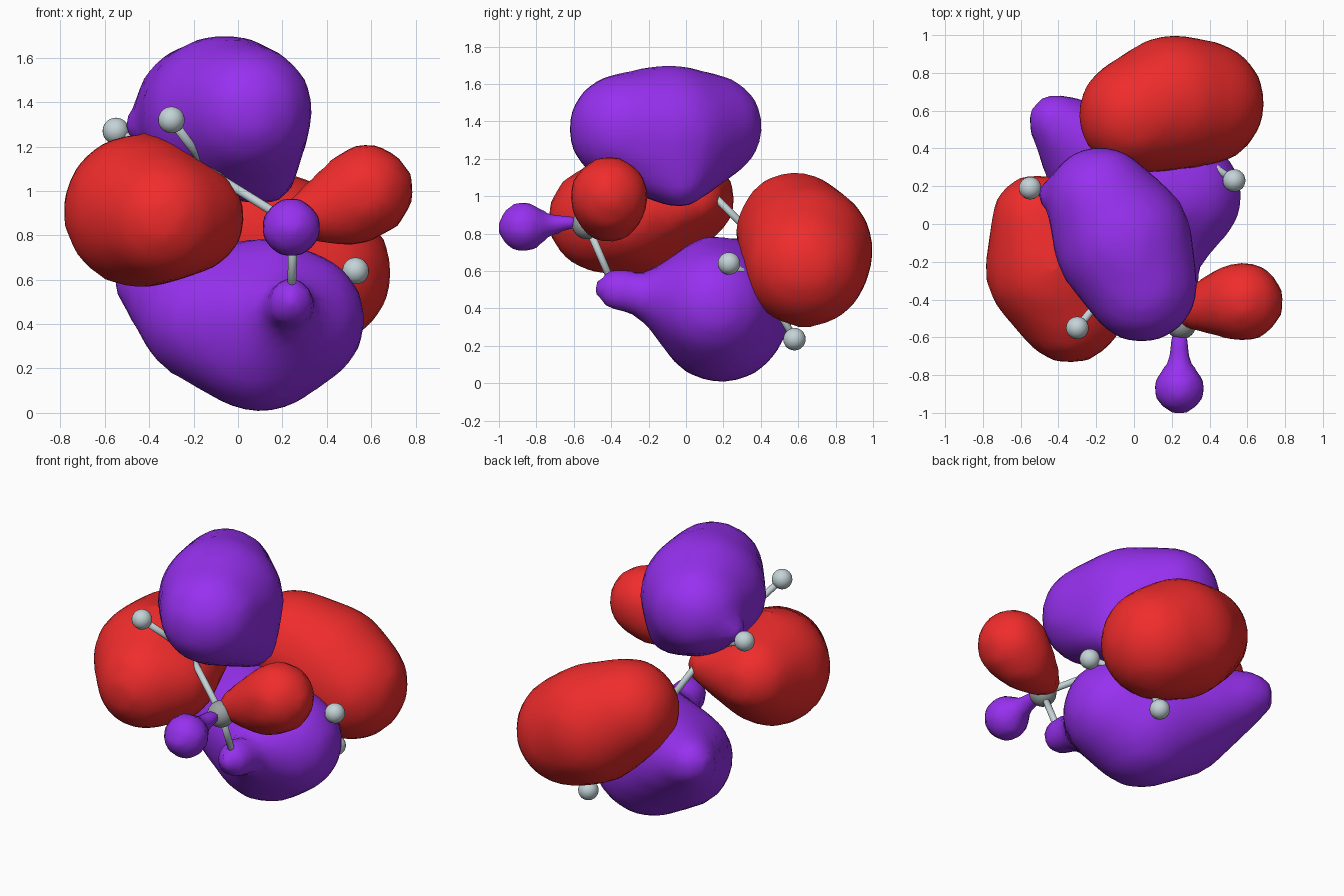
import bpy, bmesh
from mathutils import Vector, Matrix

if "Cube" in bpy.data.objects:
    bpy.data.objects.remove(bpy.data.objects["Cube"])


def material(name, rgb):
    m = bpy.data.materials.new(name)
    m.diffuse_color = (*rgb, 1)
    m.use_nodes = True
    m.node_tree.nodes["Principled BSDF"].inputs["Base Color"].default_value = m.diffuse_color
    return m


PURPLE = material("purple", (0.31, 0.03, 0.87))
RED = material("red", (0.87, 0.025, 0.025))
PALE = material("pale_grey", (0.55, 0.65, 0.68))
GREY = material("mid_grey", (0.33, 0.36, 0.36))


def add_object(name, bm, mat):
    me = bpy.data.meshes.new(name)
    bm.to_mesh(me)
    bm.free()
    for p in me.polygons:
        p.use_smooth = True
    me.materials.append(mat)
    ob = bpy.data.objects.new(name, me)
    bpy.context.collection.objects.link(ob)
    return ob


def ball(name, pos, r, mat):
    bm = bmesh.new()
    bmesh.ops.create_uvsphere(bm, u_segments=24, v_segments=14, radius=r,
                              matrix=Matrix.Translation(pos))
    add_object(name, bm, mat)


def stick(name, a, b, r=0.02):
    a, b = Vector(a), Vector(b)
    d = b - a
    mat = Matrix.Translation((a + b) / 2) @ d.to_track_quat('Z', 'Y').to_matrix().to_4x4()
    bm = bmesh.new()
    bmesh.ops.create_cone(bm, cap_ends=True, segments=16, radius1=r, radius2=r,
                          depth=d.length, matrix=mat)
    add_object(name, bm, PALE)


def lobe(name, mat, *groups, voxel=0.06, grow=0.008):
    """Each group of (x, y, z, radius) balls is wrapped in a hull; hulls are fused."""
    whole = bmesh.new()
    for g in groups:
        bm = bmesh.new()
        for x, y, z, r in g:
            bmesh.ops.create_icosphere(bm, subdivisions=3, radius=r + grow,
                                       matrix=Matrix.Translation((x, y, z)))
        res = bmesh.ops.convex_hull(bm, input=bm.verts[:])
        inside = {e for e in res["geom_interior"] if isinstance(e, bmesh.types.BMVert)}
        bmesh.ops.delete(bm, geom=list(inside), context='VERTS')
        bmesh.ops.recalc_face_normals(bm, faces=bm.faces[:])
        tmp = bpy.data.meshes.new("tmp")
        bm.to_mesh(tmp)
        bm.free()
        whole.from_mesh(tmp)
        bpy.data.meshes.remove(tmp)
    ob = add_object(name, whole, mat)
    rm = ob.modifiers.new("fuse", 'REMESH')
    rm.mode = 'VOXEL'
    rm.voxel_size = voxel
    rm.use_smooth_shade = True
    sm = ob.modifiers.new("soften", 'SMOOTH')
    sm.factor = 0.5
    sm.iterations = 4


# Skeleton: chain of five carbons with their hydrogens
carbons = [(0.25, -0.53, 0.85), (-0.12, -0.33, 1.08), (-0.22, 0.05, 1.10),
           (-0.10, 0.35, 0.80), (0.25, 0.42, 0.52)]
hydrogens = [(0, (0.24, -0.88, 0.83)), (0, (0.24, -0.38, 0.50)), (0, (0.58, -0.41, 1.0)),
             (1, (-0.30, -0.55, 1.32)), (2, (-0.55, 0.19, 1.27)), (3, (-0.42, 0.56, 0.64)),
             (4, (0.53, 0.23, 0.64)), (4, (0.29, 0.58, 0.235))]
for i, c in enumerate(carbons):
    ball(f"carbon_ball_{i+1}", c, 0.08, GREY)
    if i:
        stick(f"chain_stick_{i}", carbons[i - 1], c)
for i, (k, h) in enumerate(hydrogens):
    ball(f"hydrogen_ball_{i+1}", h, 0.06, PALE)
    stick(f"hydrogen_stick_{i+1}", carbons[k], h)

# Large purple lobes
lobe("top_purple_lobe", PURPLE,
     [(-0.06, -0.09, 1.335, 0.365), (-0.18, 0.13, 1.37, 0.28), (0.04, -0.33, 1.36, 0.295),
      (0.12, -0.03, 1.08, 0.14)],
     [(-0.47, 0.17, 1.29, 0.06), (-0.25, 0.08, 1.30, 0.15)])
lobe("bottom_purple_lobe", PURPLE,
     [(0.10, 0.19, 0.35, 0.345), (0.26, 0.15, 0.42, 0.31), (-0.15, 0.24, 0.43, 0.29),
      (0.15, 0.10, 0.67, 0.11), (0.05, 0.28, 0.65, 0.12), (0.22, -0.10, 0.45, 0.17),
      (-0.42, 0.55, 0.60, 0.14)],
     [(0.24, -0.38, 0.50, 0.11), (0.22, -0.10, 0.45, 0.12)])

# Large red lobes
lobe("front_red_lobe", RED,
     [(-0.44, -0.24, 0.91, 0.345), (-0.34, -0.45, 0.88, 0.285), (-0.52, 0.03, 0.98, 0.23),
      (-0.22, -0.34, 0.88, 0.25), (-0.18, 0.10, 0.98, 0.09)])
lobe("back_red_lobe", RED,
     [(0.21, 0.645, 0.71, 0.355), (0.0, 0.58, 0.835, 0.295), (0.36, 0.64, 0.63, 0.33),
      (-0.02, 0.36, 0.82, 0.10)])

# Small lobes at the chain end
lobe("small_red_lobe", RED,
     [(0.58, -0.41, 1.0, 0.21), (0.50, -0.41, 0.93, 0.18), (0.28, -0.46, 0.88, 0.09)])
lobe("small_purple_lobe", PURPLE,
     [(0.24, -0.87, 0.835, 0.13)],
     [(0.24, -0.80, 0.84, 0.06), (0.24, -0.60, 0.86, 0.04)], voxel=0.04)
